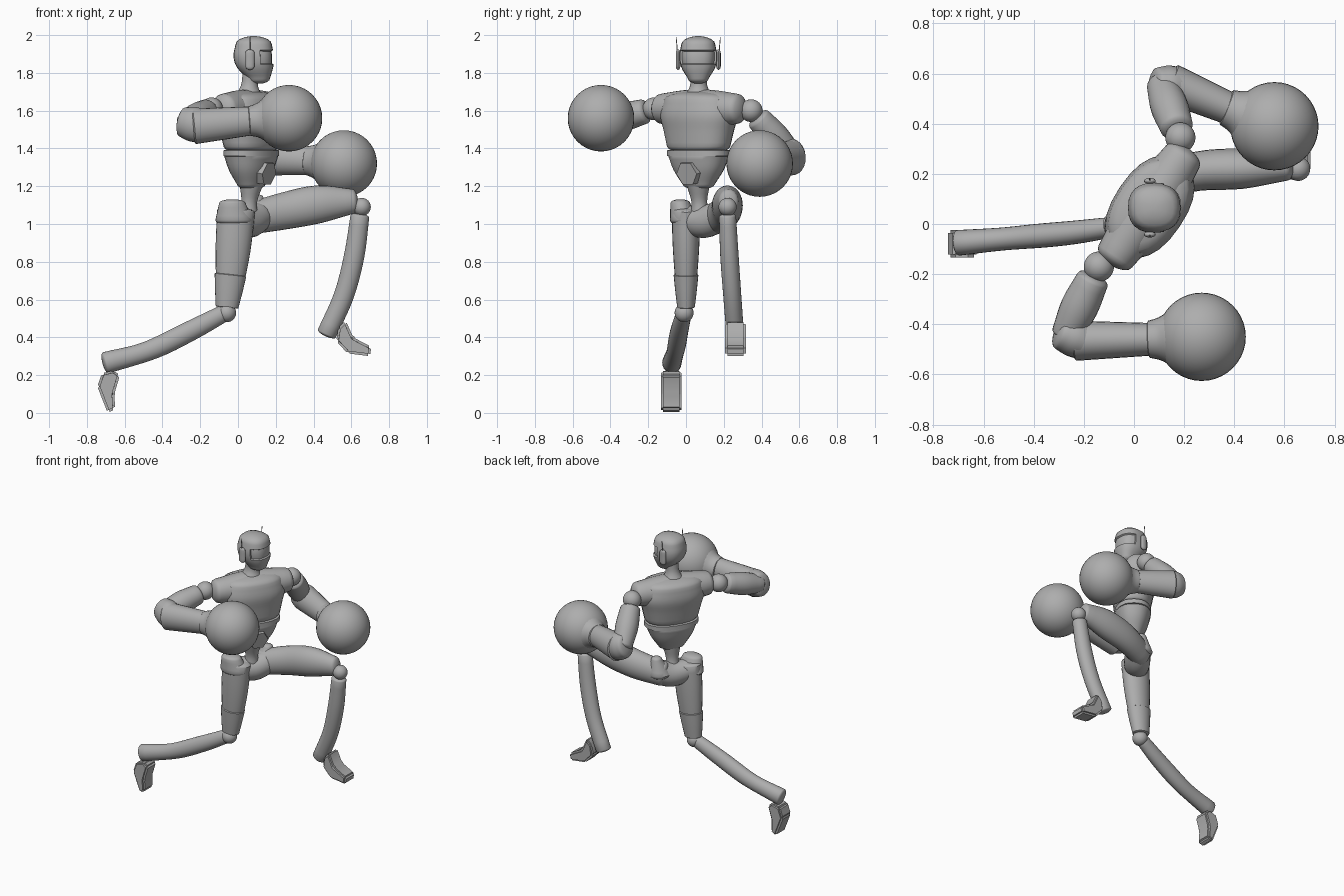
import bpy, bmesh, math
from mathutils import Vector

cube = bpy.data.objects.get("Cube")
if cube:
    bpy.data.objects.remove(cube, do_unlink=True)

COLOUR = (0.42, 0.42, 0.42, 1)
grey = bpy.data.materials.new("plain grey")
grey.use_nodes = True
grey.diffuse_color = COLOUR
grey.node_tree.nodes["Principled BSDF"].inputs["Base Color"].default_value = COLOUR

X, Y, Z = Vector((1, 0, 0)), Vector((0, 1, 0)), Vector((0, 0, 1))
SIDE = Vector((0.56, 0.83, 0)).normalized()   # shoulder line of the twisted torso
FRONT = SIDE.cross(Z)                         # direction the chest faces


def finish(name, bm, angle=40):
    bmesh.ops.recalc_face_normals(bm, faces=bm.faces)
    mesh = bpy.data.meshes.new(name)
    bm.to_mesh(mesh)
    bm.free()
    mesh.shade_smooth()
    mesh.set_sharp_from_angle(angle=math.radians(angle))
    mesh.materials.append(grey)
    part = bpy.data.objects.new(name, mesh)
    bpy.context.collection.objects.link(part)


def sample(values, fraction):
    """Smooth curve through evenly spaced values."""
    last = len(values) - 1
    i = min(int(fraction * last), last - 1)
    t = fraction * last - i
    a, b = values[i], values[i + 1]
    before = (b - values[i - 1]) / 2 if i > 0 else b - a
    after = (values[i + 2] - a) / 2 if i + 2 <= last else b - a
    return a + before * t + ((b - a) * 3 - before * 2 - after) * t**2 \
        + (before + after - (b - a) * 2) * t**3


def tube(name, path, radii, ref=Z, flat=1.0, cap=0.5, power=2.0, axis=None,
         sides=24, recess=None):
    """Skin of oval rings along a path; radii run along ref, cap rounds the ends."""
    path = [Vector(p) for p in path]
    steps = 4 * max(len(path) - 1, len(radii) - 1)
    stations = []
    for i in range(steps + 1):
        f = i / steps
        ahead = sample(path, min(f + 0.02, 1)) - sample(path, max(f - 0.02, 0))
        stations.append((sample(path, f), axis or ahead.normalized(), sample(radii, f)))
    # Rounded ends
    for end, sign in ((0, -1), (-1, 1)):
        centre, along, radius = stations[end]
        for turn in (0.35, 0.7, 1.1, 1.4):
            ring = (centre + along * sign * cap * radius * math.sin(turn),
                    along, radius * math.cos(turn))
            stations.insert(0 if end == 0 else len(stations), ring)
    bm = bmesh.new()
    rings = []
    for centre, along, radius in stations:
        u = (ref - along * ref.dot(along)).normalized()
        v = along.cross(u) * flat
        ring = []
        for k in range(sides):
            c, s = math.cos(math.tau * k / sides), math.sin(math.tau * k / sides)
            c, s = (math.copysign(abs(w) ** (2 / power), w) for w in (c, s))
            ring.append(bm.verts.new(centre + (u * c + v * s) * radius))
        rings.append(ring)
    for a, b in zip(rings, rings[1:]):
        for k in range(sides):
            bm.faces.new((a[k - 1], a[k], b[k], b[k - 1]))
    bm.faces.new(rings[0])
    bm.faces.new(rings[-1])
    bmesh.ops.recalc_face_normals(bm, faces=bm.faces)
    if recess:
        faces = [f for f in bm.faces if recess(f.calc_center_median())]
        bmesh.ops.inset_region(bm, faces=faces, thickness=0.004, depth=-0.01)
    finish(name, bm)


def ball(name, centre, radius):
    bm = bmesh.new()
    bmesh.ops.create_uvsphere(bm, u_segments=40, v_segments=20, radius=radius)
    bmesh.ops.translate(bm, verts=bm.verts, vec=Vector(centre))
    finish(name, bm)


def foot(name, y, outline):
    """Side outline in x and z, thickened in y, with softened edges."""
    bm = bmesh.new()
    half = 0.055
    sole = bm.faces.new([bm.verts.new((x, y - half, z)) for x, z in outline])
    made = bmesh.ops.extrude_face_region(bm, geom=[sole])["geom"]
    bmesh.ops.translate(bm, verts=[v for v in made if isinstance(v, bmesh.types.BMVert)],
                        vec=Y * half * 2)
    bmesh.ops.bevel(bm, geom=bm.edges[:], offset=0.012, segments=2, affect='EDGES')
    finish(name, bm)


# Head with recessed visor, ear pieces and antennas
head = Vector((0.083, 0.065, 1.87))
tube("head", [(0.11, head.y, 1.77), (0.09, head.y, 1.83), (head.x, head.y, 1.89),
              (head.x, head.y, 1.95)],
     [0.055, 0.09, 0.1, 0.09], ref=Y, flat=1.07, power=2.4, axis=Z,
     recess=lambda c: c.x > 0.115 and 1.845 < c.z < 1.92)
for name, side in (("right", -Y), ("left", Y)):
    ear = head + side * 0.107 - X * 0.02
    tube(name + "_ear_piece", [ear - Z * 0.035, ear + Z * 0.035], [0.024, 0.024],
         ref=X, flat=0.5, cap=0.8, axis=Z, sides=12)
    tube(name + "_antenna", [ear, ear + Z * 0.12 + side * 0.01], [0.004, 0.002],
         ref=X, sides=6)

# Neck and torso
spine = Vector((0.07, 0.067, 0))
tube("neck", [(0.055, 0.065, 1.66), (0.06, 0.067, 1.73), (0.07, 0.067, 1.8)],
     [0.085, 0.046, 0.045], ref=SIDE, axis=Z, cap=0.1)
tube("chest", [spine + Z * 1.41, (0.06, 0.07, 1.66)], [0.18, 0.2, 0.22, 0.2],
     ref=SIDE, flat=0.65, cap=0.22, power=2.3, axis=Z)
collar = Vector((0.06, 0.07, 1.61))
tube("shoulders", [collar - SIDE * 0.24, collar + SIDE * 0.24], [0.08, 0.1, 0.1, 0.08])
tube("ribs_band", [spine + Z * 1.36, spine + Z * 1.39], [0.18, 0.18],
     ref=SIDE, flat=0.66, cap=0.03, power=2.3, axis=Z)
tube("abdomen", [spine + Z * 1.21, spine + Z * 1.36], [0.09, 0.14, 0.17],
     ref=SIDE, flat=0.7, cap=0.3, power=2.3, axis=Z)

# Six sided belly plate facing the chest direction
bm = bmesh.new()
bmesh.ops.create_cone(bm, cap_ends=True, segments=6, radius1=0.07, radius2=0.065, depth=0.05)
facing = (FRONT - Z * 0.2).to_track_quat('Z', 'X')
bmesh.ops.rotate(bm, verts=bm.verts, matrix=facing.to_matrix())
bmesh.ops.translate(bm, verts=bm.verts, vec=spine + FRONT * 0.09 + Z * 1.27)
finish("belly_plate", bm, 25)

# Waist and pelvis
tube("waist", [(0.055, 0.075, 1.05), (0.06, 0.07, 1.12), (0.07, 0.065, 1.2)],
     [0.05, 0.042, 0.06], ref=SIDE, axis=Z, cap=0.1)
tube("pelvis", [(-0.03, -0.01, 1.03), (0.05, 0.09, 1.01), (0.11, 0.17, 1.04)],
     [0.07, 0.085, 0.08])
tube("right_hip_lip", [(-0.02, -0.01, 1.02), (-0.03, -0.03, 1.11)], [0.1, 0.07],
     ref=X, flat=0.75, cap=0.3, axis=Z)
tube("left_hip_lip", [(0.09, 0.17, 1.04), (0.1, 0.19, 1.14)], [0.08, 0.035], axis=Z, ref=X)

# Right leg, stretched back
tube("right_thigh", [(-0.01, 0, 1.07), (-0.03, 0, 0.82), (-0.055, 0, 0.57)],
     [0.1, 0.095, 0.08, 0.055], ref=X, flat=0.75, cap=0.2)
tube("right_knee_guard", [(-0.04, 0, 0.73), (-0.058, 0, 0.56)], [0.084, 0.073, 0.06],
     ref=X, flat=0.78, cap=0.1)
ball("right_knee", (-0.06, -0.01, 0.53), 0.05)
tube("right_shin", [(-0.07, -0.01, 0.53), (-0.25, -0.035, 0.435), (-0.47, -0.055, 0.33),
                    (-0.7, -0.075, 0.265)],
     [0.045, 0.052, 0.055, 0.052, 0.058], flat=0.88, cap=0.3)
foot("right_foot", -0.078, [(-0.72, 0.21), (-0.745, 0.14), (-0.69, 0), (-0.65, 0.02),
                            (-0.655, 0.1), (-0.625, 0.2), (-0.66, 0.225)])

# Left leg, raised and bent
tube("left_thigh", [(0.07, 0.16, 1.03), (0.25, 0.21, 1.07), (0.43, 0.22, 1.105),
                    (0.61, 0.225, 1.12)],
     [0.085, 0.098, 0.1, 0.065], flat=0.8, cap=0.4)
ball("left_knee", (0.655, 0.22, 1.09), 0.048)
tube("left_shin", [(0.645, 0.22, 1.04), (0.615, 0.23, 0.83), (0.56, 0.245, 0.62),
                   (0.47, 0.26, 0.42)],
     [0.05, 0.054, 0.053, 0.052], ref=X, flat=0.9, cap=0.3)
foot("left_foot", 0.262, [(0.52, 0.38), (0.58, 0.315), (0.7, 0.3), (0.705, 0.35),
                          (0.61, 0.4), (0.57, 0.49), (0.53, 0.45)])

# Arms: shoulder joint, upper arm, elbow, forearm and round glove
ARMS = {
    "right": [(-0.14, -0.17, 1.61), (-0.27, -0.44, 1.535), (-0.2, -0.465, 1.52),
              (0.06, -0.46, 1.545), (0.27, -0.45, 1.56)],
    "left": [(0.185, 0.345, 1.6), (0.11, 0.555, 1.37), (0.17, 0.55, 1.35),
             (0.37, 0.465, 1.335), (0.56, 0.39, 1.32)],
}
for name, joints in ARMS.items():
    shoulder, elbow, cuff, wrist, glove = (Vector(j) for j in joints)
    ball(name + "_shoulder_joint", shoulder, 0.06)
    tube(name + "_upper_arm", [shoulder.lerp(elbow, 0.2), elbow], [0.066, 0.075, 0.06],
         cap=0.4)
    tube(name + "_elbow", [elbow.lerp(cuff, -0.3), cuff], [0.08, 0.092, 0.09],
         flat=0.86, cap=0.3)
    tube(name + "_forearm", [cuff.lerp(wrist, -0.12), wrist], [0.094, 0.077],
         flat=0.85, cap=0.15)
    tube(name + "_glove_cuff", [wrist, wrist.lerp(glove, 0.6)], [0.078, 0.09, 0.115, 0.13],
         flat=0.95, cap=0.1)
    ball(name + "_glove", glove, 0.176)
